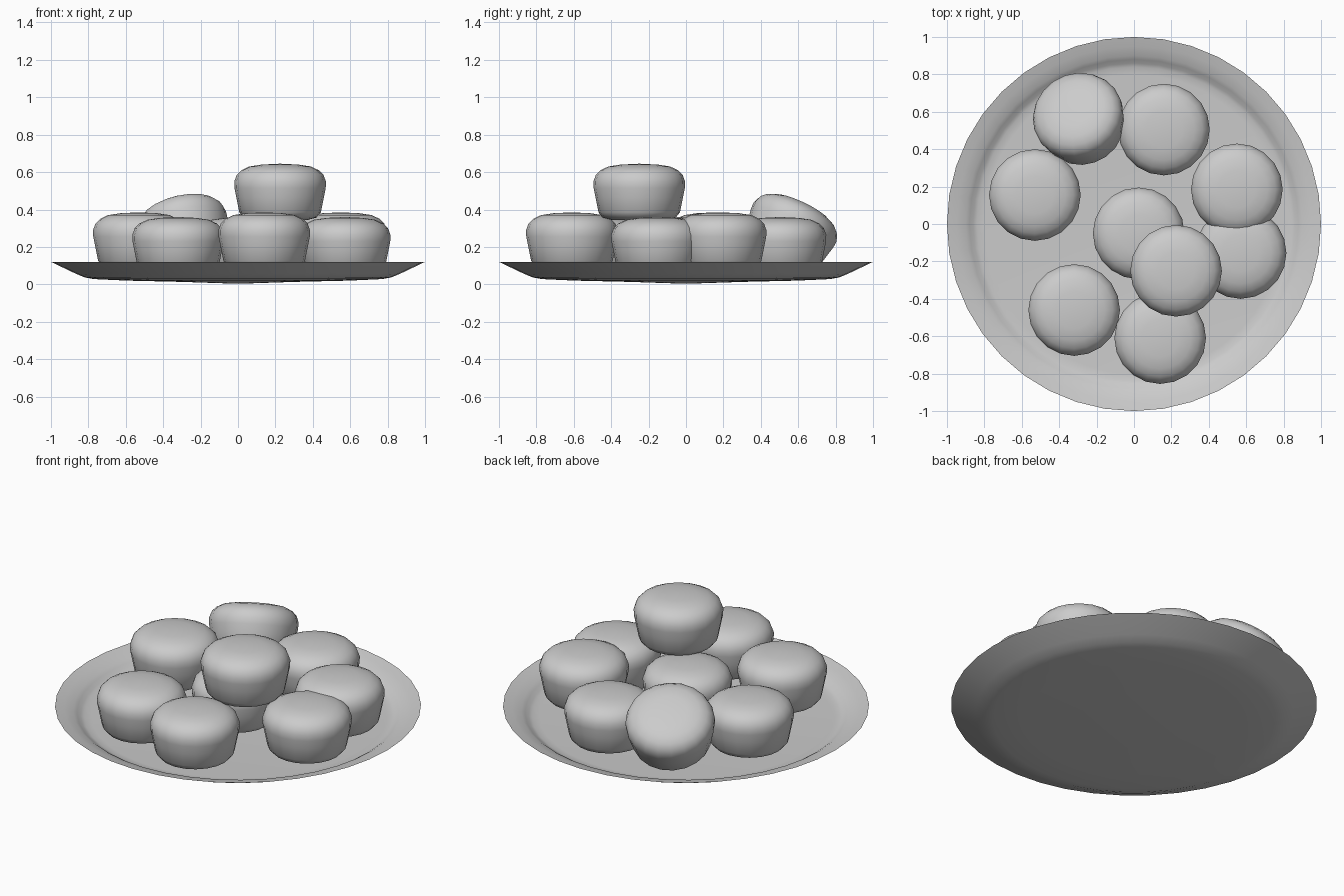
import bpy, bmesh, math
from mathutils import Vector, Matrix

if "Cube" in bpy.data.objects:
    bpy.data.objects.remove(bpy.data.objects["Cube"])


def lathe(name, profile, sides, angle):
    """Revolve a closed (r, z) profile around z; r = 0 marks a pole."""
    bm = bmesh.new()
    rings = []
    for r, z in profile:
        if r == 0:
            rings.append([bm.verts.new((0, 0, z))] * sides)
        else:
            rings.append([bm.verts.new((r * math.cos(2 * math.pi * i / sides),
                                        r * math.sin(2 * math.pi * i / sides), z))
                          for i in range(sides)])
    for a, b in zip(rings, rings[1:]):
        for i in range(sides):
            j = (i + 1) % sides
            quad = list(dict.fromkeys((a[i], a[j], b[j], b[i])))
            bm.faces.new(quad)
    bmesh.ops.recalc_face_normals(bm, faces=bm.faces[:])
    mesh = bpy.data.meshes.new(name)
    bm.to_mesh(mesh)
    bm.free()
    mesh.shade_smooth()
    mesh.set_sharp_from_angle(angle=math.radians(angle))
    obj = bpy.data.objects.new(name, mesh)
    bpy.context.collection.objects.link(obj)
    return obj


# Shallow plate: underside, rim, inner step, floor
lathe("plate", [(0, 0.003), (0.3, 0.013), (0.6, 0.02), (0.77, 0.028),
                (0.82, 0.037), (0.87, 0.058), (1.0, 0.12),
                (0.95, 0.108), (0.90, 0.092), (0.88, 0.08),
                (0.86, 0.065), (0.84, 0.057), (0.8, 0.054), (0, 0.054)], 40, 50)

# Bun shape, centred on its own middle
BUN = [(0, -0.15), (0.15, -0.15), (0.195, -0.138), (0.218, -0.11),
       (0.234, -0.03), (0.244, 0.02), (0.245, 0.055), (0.232, 0.09),
       (0.207, 0.115), (0.165, 0.135), (0.1, 0.145), (0, 0.15)]

UP = (0, 0, 1)
# Position of each bun's middle and the direction its top faces
buns = [
    ((0.16, 0.505, 0.21), UP),
    ((0.55, 0.185, 0.235), UP),
    ((0.57, -0.155, 0.21), UP),
    ((0.025, -0.05, 0.21), UP),
    ((0.14, -0.61, 0.235), UP),
    ((-0.32, -0.46, 0.21), UP),
    ((-0.53, 0.155, 0.235), UP),
    ((0.225, -0.25, 0.495), UP),                    # stacked on top
    ((-0.29, 0.56, 0.285), (-0.22, 0.42, 0.88)),    # leaning on its neighbours
]
for n, (pos, facing) in enumerate(buns, 1):
    bun = lathe(f"bun_{n}", BUN, 20, 60)
    turn = Vector(UP).rotation_difference(Vector(facing).normalized())
    bun.matrix_world = Matrix.Translation(pos) @ turn.to_matrix().to_4x4()
